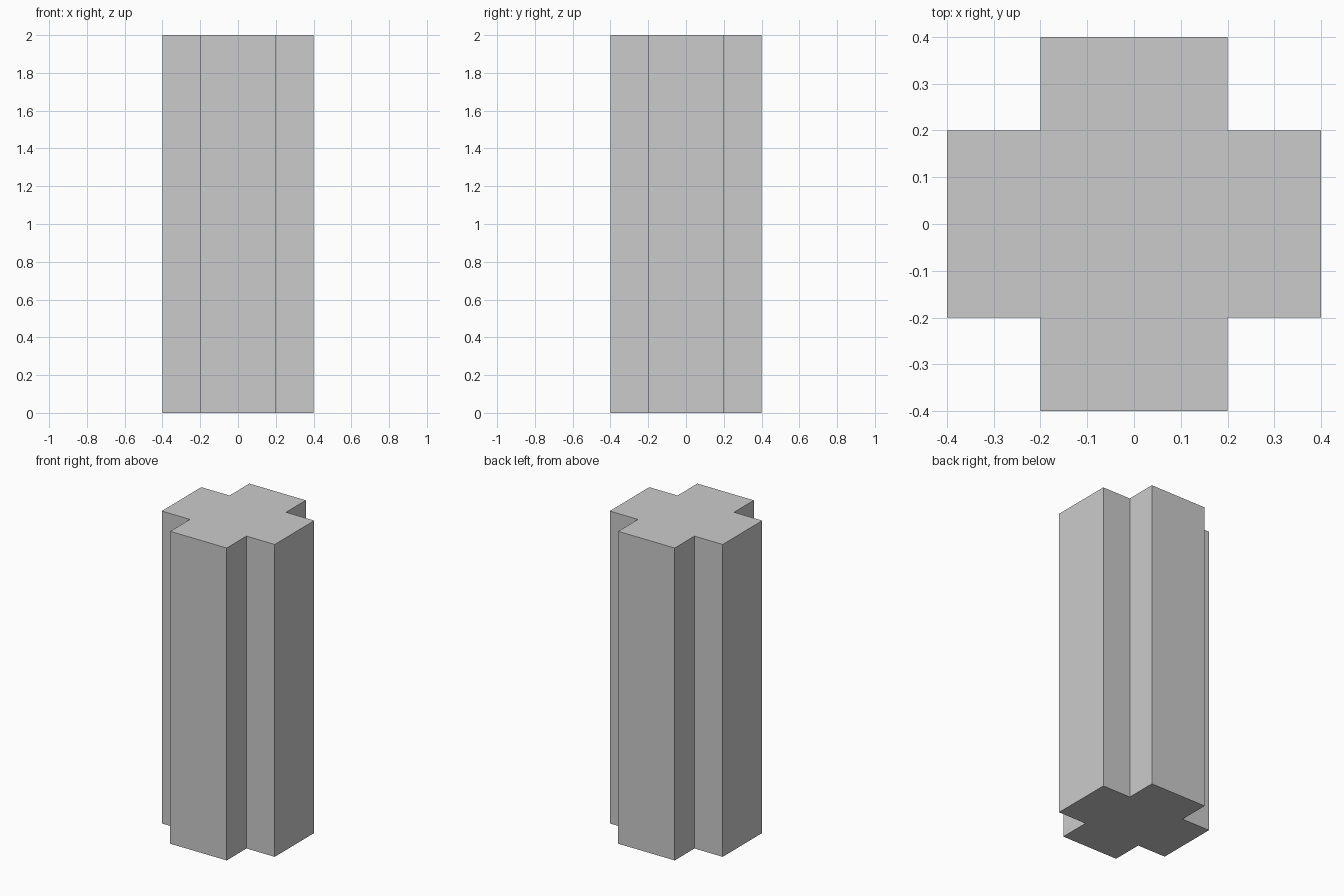
import bpy
import bmesh

if "Cube" in bpy.data.objects:
    bpy.data.objects.remove(bpy.data.objects["Cube"])

HEIGHT = 2.0
OUTER = 0.4   # reach of each arm
INNER = 0.2   # half width of each arm

# Cross-shaped profile: one corner notch turned four times
notch = [(OUTER, -INNER), (OUTER, INNER), (INNER, INNER)]
profile = []
for _ in range(4):
    profile += notch
    notch = [(-y, x) for x, y in notch]

# Column: profile face extruded upwards
bm = bmesh.new()
base = bm.faces.new([bm.verts.new((x, y, 0)) for x, y in profile])
result = bmesh.ops.extrude_face_region(bm, geom=[base], use_keep_orig=True)
top = [v for v in result["geom"] if isinstance(v, bmesh.types.BMVert)]
bmesh.ops.translate(bm, verts=top, vec=(0, 0, HEIGHT))
bmesh.ops.recalc_face_normals(bm, faces=bm.faces)

mesh = bpy.data.meshes.new("cross_column")
bm.to_mesh(mesh)
bm.free()
column = bpy.data.objects.new("cross_column", mesh)
bpy.context.collection.objects.link(column)
